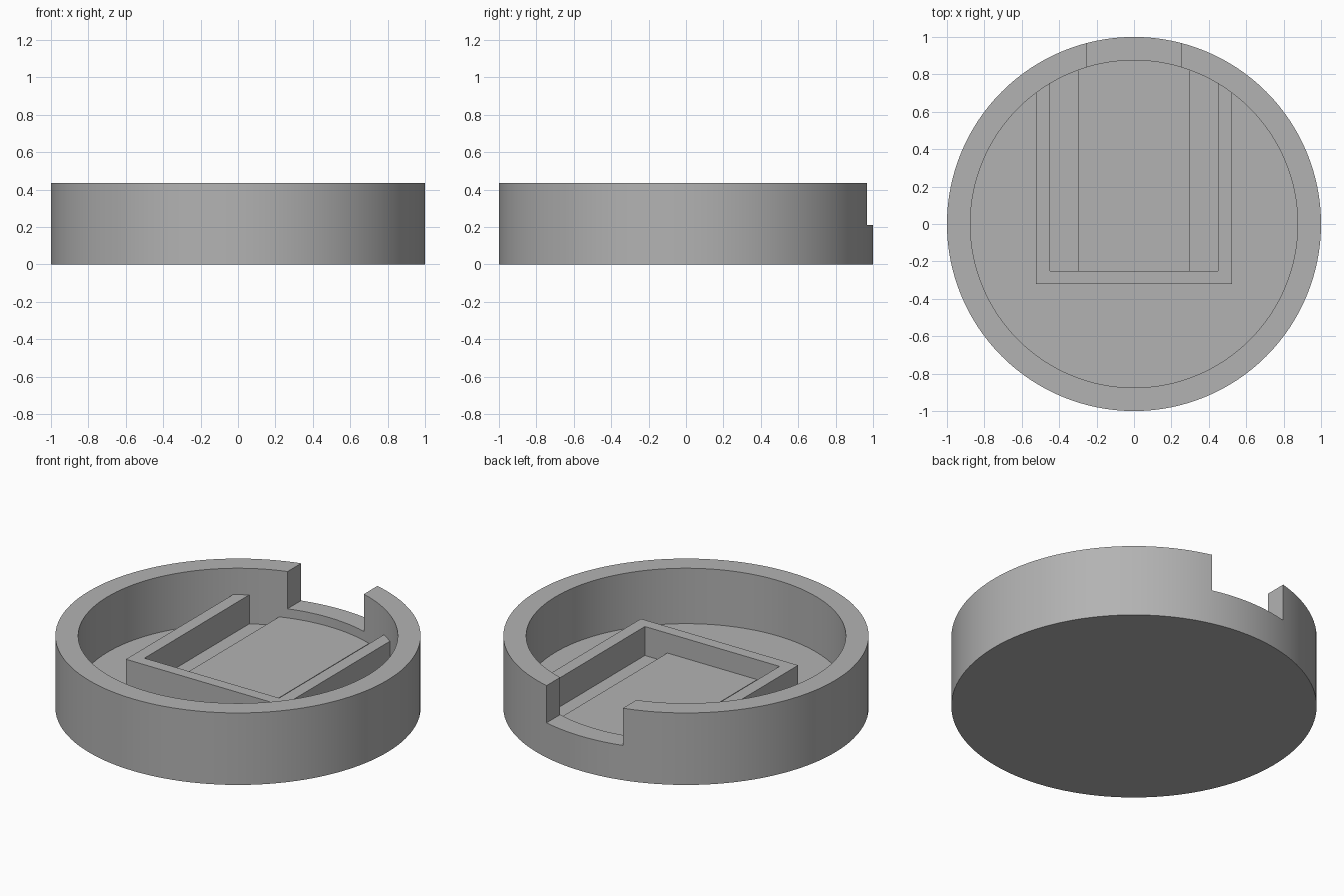
import bpy
import bmesh
import math
from mathutils import Matrix, Vector

default_cube = bpy.data.objects.get("Cube")
if default_cube:
    bpy.data.objects.remove(default_cube, do_unlink=True)

HEIGHT, FLOOR, SILL = 0.435, 0.10, 0.21
INNER_RADIUS = 0.875
SEGMENTS = 128

grey = bpy.data.materials.new("plain grey")
grey.use_nodes = True
grey.diffuse_color = (0.45, 0.45, 0.45, 1)
grey.node_tree.nodes["Principled BSDF"].inputs["Base Color"].default_value = grey.diffuse_color


def make_object(name, bm):
    bmesh.ops.recalc_face_normals(bm, faces=bm.faces)
    mesh = bpy.data.meshes.new(name)
    bm.to_mesh(mesh)
    bm.free()
    mesh.materials.append(grey)
    obj = bpy.data.objects.new(name, mesh)
    bpy.context.collection.objects.link(obj)
    return obj


def prism(name, outline, z0, z1):
    """Extrude a flat outline from z0 up to z1."""
    bm = bmesh.new()
    face = bm.faces.new([bm.verts.new((x, y, z0)) for x, y in outline])
    top = bmesh.ops.extrude_face_region(bm, geom=[face])["geom"]
    verts = [v for v in top if isinstance(v, bmesh.types.BMVert)]
    bmesh.ops.translate(bm, verts=verts, vec=Vector((0, 0, z1 - z0)))
    return make_object(name, bm)


def rectangle(half_width, y0, y1):
    return [(-half_width, y0), (half_width, y0), (half_width, y1), (-half_width, y1)]


# Round tray: rings joined from the underside, over the rim, to the floor
bm = bmesh.new()
rings = []
for radius, z in ((1, 0), (1, HEIGHT), (INNER_RADIUS, HEIGHT), (INNER_RADIUS, FLOOR)):
    angles = [2 * math.pi * i / SEGMENTS for i in range(SEGMENTS)]
    rings.append([bm.verts.new((radius * math.cos(a), radius * math.sin(a), z)) for a in angles])
for low, high in zip(rings, rings[1:]):
    for i in range(SEGMENTS):
        j = (i + 1) % SEGMENTS
        bm.faces.new((low[i], low[j], high[j], high[i]))
bm.faces.new(rings[0])
bm.faces.new(rings[-1])
tray = make_object("round_tray", bm)

# Notch through the back of the rim
cutter = prism("notch_cutter", rectangle(0.255, 0.6, 1.2), SILL, 0.6)
cutter.hide_render = True
notch = tray.modifiers.new("notch", "BOOLEAN")
notch.operation = "DIFFERENCE"
notch.solver = "EXACT"
notch.object = cutter
bpy.context.view_layer.objects.active = tray
tray.select_set(True)
bpy.ops.object.modifier_apply(modifier=notch.name)
bpy.data.objects.remove(cutter, do_unlink=True)
bpy.ops.object.shade_smooth_by_angle(angle=math.radians(30))

# U-shaped wall, its ends buried in the rim
half = [(0.525, -0.32), (0.525, 0.8), (0.45, 0.8), (0.45, -0.25)]
prism("u_wall", half + [(-x, y) for x, y in reversed(half)], 0.05, 0.275)

# Raised platform between the walls
prism("raised_platform", rectangle(0.30, -0.26, 0.9), 0.05, 0.155)
